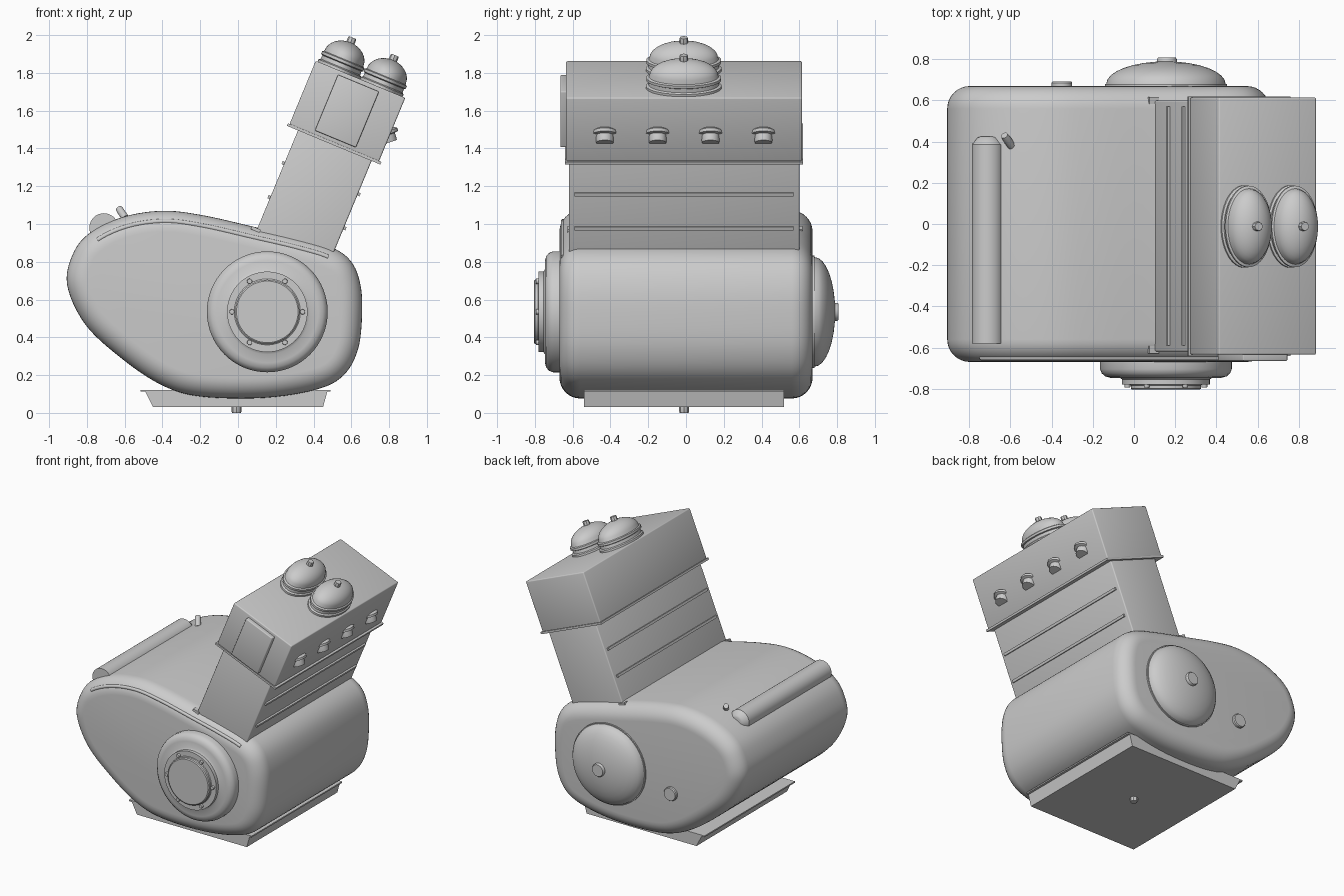
import bpy, bmesh, math
from mathutils import Matrix, Vector

if "Cube" in bpy.data.objects:
    bpy.data.objects.remove(bpy.data.objects["Cube"], do_unlink=True)

metal = bpy.data.materials.new("grey metal")
metal.use_nodes = True
GREY = (0.6, 0.6, 0.6, 1)
metal.diffuse_color = GREY
metal.node_tree.nodes["Principled BSDF"].inputs["Base Color"].default_value = GREY

UP = Matrix.Identity(4)
FRONT = Matrix.Rotation(math.pi / 2, 4, 'X')    # local z points to -y
BACK = Matrix.Rotation(-math.pi / 2, 4, 'X')    # local z points to +y
TILT = Matrix.Rotation(math.radians(22.5), 4, 'Y')  # leaning cylinder block


def at(x, y, z):
    return Matrix.Translation((x, y, z))


def finish(bm, name, matrix=UP, bevel=0, angle=35):
    bmesh.ops.recalc_face_normals(bm, faces=bm.faces)
    if bevel:
        bmesh.ops.bevel(bm, geom=bm.edges[:], offset=bevel, segments=3,
                        profile=0.5, affect='EDGES')
    mesh = bpy.data.meshes.new(name)
    bm.to_mesh(mesh)
    bm.free()
    mesh.transform(matrix)
    mesh.materials.append(metal)
    obj = bpy.data.objects.new(name, mesh)
    bpy.context.collection.objects.link(obj)
    bpy.ops.object.select_all(action='DESELECT')
    obj.select_set(True)
    bpy.context.view_layer.objects.active = obj
    bpy.ops.object.shade_smooth_by_angle(angle=math.radians(angle))
    return obj


def box(name, x, y, z, matrix=UP, bevel=0):
    """Box from (min, max) ranges."""
    bm = bmesh.new()
    bmesh.ops.create_cube(bm, size=1)
    for v in bm.verts:
        v.co = [(a + b) / 2 + c * (b - a) for (a, b), c in zip((x, y, z), v.co)]
    return finish(bm, name, matrix, bevel)


def skin(name, rings, matrix=UP, angle=35):
    """Join equal-length closed rings and cap both ends."""
    bm = bmesh.new()
    loops = [[bm.verts.new(p) for p in ring] for ring in rings]
    n = len(loops[0])
    for a, b in zip(loops, loops[1:]):
        for i in range(n):
            j = (i + 1) % n
            bm.faces.new((a[i], a[j], b[j], b[i]))
    bm.faces.new(loops[0])
    bm.faces.new(loops[-1])
    return finish(bm, name, matrix, angle=angle)


def lathe(name, profile, matrix=UP, sides=48, sx=1, sy=1):
    """Turn (radius, height) points about local z."""
    rings = []
    for r, h in profile:
        r = max(r, 0.001)
        rings.append([(r * sx * math.cos(t), r * sy * math.sin(t), h)
                      for t in (2 * math.pi * i / sides for i in range(sides))])
    return skin(name, rings, matrix)


def disc(name, r, h, matrix, sides=24):
    return lathe(name, [(r, 0), (r, h * 0.8), (r * 0.9, h)], matrix, sides)


def cap_arc(r, base, top, steps=8):
    """Quarter ellipse from the rim up to the crown."""
    return [(r * math.cos(k * math.pi / 2 / steps),
             base + (top - base) * math.sin(k * math.pi / 2 / steps))
            for k in range(steps + 1)]


def spline(points, steps=6):
    """Closed smooth curve through 2D points."""
    pts = [Vector(p) for p in points]
    n, out = len(pts), []
    for i in range(n):
        a, b, c, d = (pts[(i + k) % n] for k in (-1, 0, 1, 2))
        for s in range(steps):
            t = s / steps
            out.append(0.5 * (2 * b + (c - a) * t + (2 * a - 5 * b + 4 * c - d) * t * t
                              + (3 * b - a - 3 * c + d) * t ** 3))
    return out


# Crankcase: egg-shaped side profile with rounded side edges
outline = spline([(-.905, .68), (-.87, .85), (-.775, .96), (-.6, 1.04), (-.39, 1.07),
                  (-.18, 1.045), (.085, .985), (.32, .93), (.5, .875), (.6, .8),
                  (.648, .68), (.657, .52), (.635, .335), (.56, .2), (.42, .125),
                  (.14, .08), (-.2, .087), (-.41, .15), (-.625, .295), (-.81, .47)])


def inset(depth, y):
    ring = []
    for i, p in enumerate(outline):
        t = (outline[(i + 1) % len(outline)] - outline[i - 1]).normalized()
        ring.append((p.x + t.y * depth, y, p.y - t.x * depth))
    return ring


R, HALF = 0.11, 0.67
arc = [k * math.pi / 16 for k in range(9)]
rings = [inset(R * (1 - math.sin(a)), -HALF + R * (1 - math.cos(a))) for a in arc]
rings += [inset(R * (1 - math.sin(a)), HALF - R * (1 - math.cos(a))) for a in reversed(arc)]
skin("crankcase", rings, angle=50)

# Thin lip along the top of the front face
lip = inset(0.055, -0.65)[12:49]
curve = bpy.data.curves.new("front_lip", 'CURVE')
curve.dimensions = '3D'
curve.bevel_depth = 0.012
curve.use_fill_caps = True
path = curve.splines.new('POLY')
path.points.add(len(lip) - 1)
for point, co in zip(path.points, lip):
    point.co = (*co, 1)
curve.materials.append(metal)
bpy.context.collection.objects.link(bpy.data.objects.new("front_lip", curve))

# Front clutch housing with ring of bolts
CX, CZ = 0.155, 0.535
lathe("clutch_housing", [(.32, 0), (.32, .045), (.312, .065), (.295, .08), (.27, .087),
                         (.225, .087), (.213, .095), (.213, .12), (.175, .12),
                         (.17, .124), (.17, .14), (.163, .145), (0, .145)],
      at(CX, -.66, CZ) @ FRONT, 64)
for k in range(6):
    a = k * math.pi / 3
    disc("clutch_bolt", .014, .018,
         at(CX + .187 * math.cos(a), -.777, CZ + .187 * math.sin(a)) @ FRONT, 12)

# Back dome cover, its knob and the small plug
lathe("back_dome", [(.297, 0), (.297, .02)] + cap_arc(.29, .02, .13),
      at(CX, .66, CZ) @ BACK, 64)
disc("back_dome_knob", .048, .04, at(CX + .005, .768, CZ) @ BACK)
disc("back_plug", .05, .035, at(-.35, .658, .45) @ BACK)

# Leaning cylinder block, with thin rails on both faces
box("cylinder_block", (-.279, .143), (-.62, .6), (.75, 1.51), TILT, .008)
for side, face in (("left", .143), ("right", -.279)):
    for u in (1.119, 1.314):
        box(side + "_rail", (face - .012, face + .012), (-.59, .57),
            (u - .009, u + .009), TILT)
for y in (-.61, .6):
    box("base_tab", (-.31, -.26), (y - .018, y + .018), (.925, .942), TILT)

# Cylinder head with gasket and front cover
box("head_gasket", (-.342, .193), (-.64, .62), (1.503, 1.518), TILT)
box("cylinder_head", (-.333, .18), (-.635, .615), (1.515, 1.88), TILT, .008)
box("head_front_cover", (-.196, .039), (-.665, -.62), (1.537, 1.857), TILT, .006)

# Four plugs along the head
for y in (-.43, -.15, .13, .41):
    lean = at(.795, y, 1.44) @ Matrix.Rotation(math.radians(-18), 4, 'Y')
    lathe("head_plug", [(.045, -.01), (.047, 0), (.047, .03), (.066, .034), (.068, .05),
                        (.055, .06), (0, .065)], lean, 24)

# Two oval domes on top of the head
for v in (-.2, .043):
    lathe("top_dome", [(1, 0), (1, .018), (.93, .024), (.92, .045), (.99, .05),
                       (.99, .065), (.92, .07)] + cap_arc(.91, .075, .165),
          TILT @ at(v, -.012, 1.875), 48, .122, .2)
    disc("top_dome_nut", .023, .035, TILT @ at(v, -.012, 2.033), 8)

# Rear roller on the shoulder and a small peg beside it
lathe("shoulder_roller", [(.077, 0), (.077, .965), (.05, 1.0), (.035, 1.005)],
      at(-.71, -.58, .98) @ BACK, 32)
peg = Matrix.Rotation(math.radians(35), 4, 'Z') @ Matrix.Rotation(math.radians(-50), 4, 'X')
disc("shoulder_peg", .02, .08, at(-.595, .38, 1.03) @ peg, 12)

# Tapered oil pan, top lip and drain bolt
skin("oil_pan", [[(a, y, z) for a, y in ((lo, -.54), (hi, -.54), (hi, .52), (lo, .52))]
                 for z, lo, hi in ((.03, -.45, .45), (.12, -.495, .475))])
box("oil_pan_lip", (-.515, .49), (-.54, .52), (.112, .122))
disc("drain_bolt", .026, .035, at(-.008, -.01, .035) @ Matrix.Rotation(math.pi, 4, 'X'), 8)
